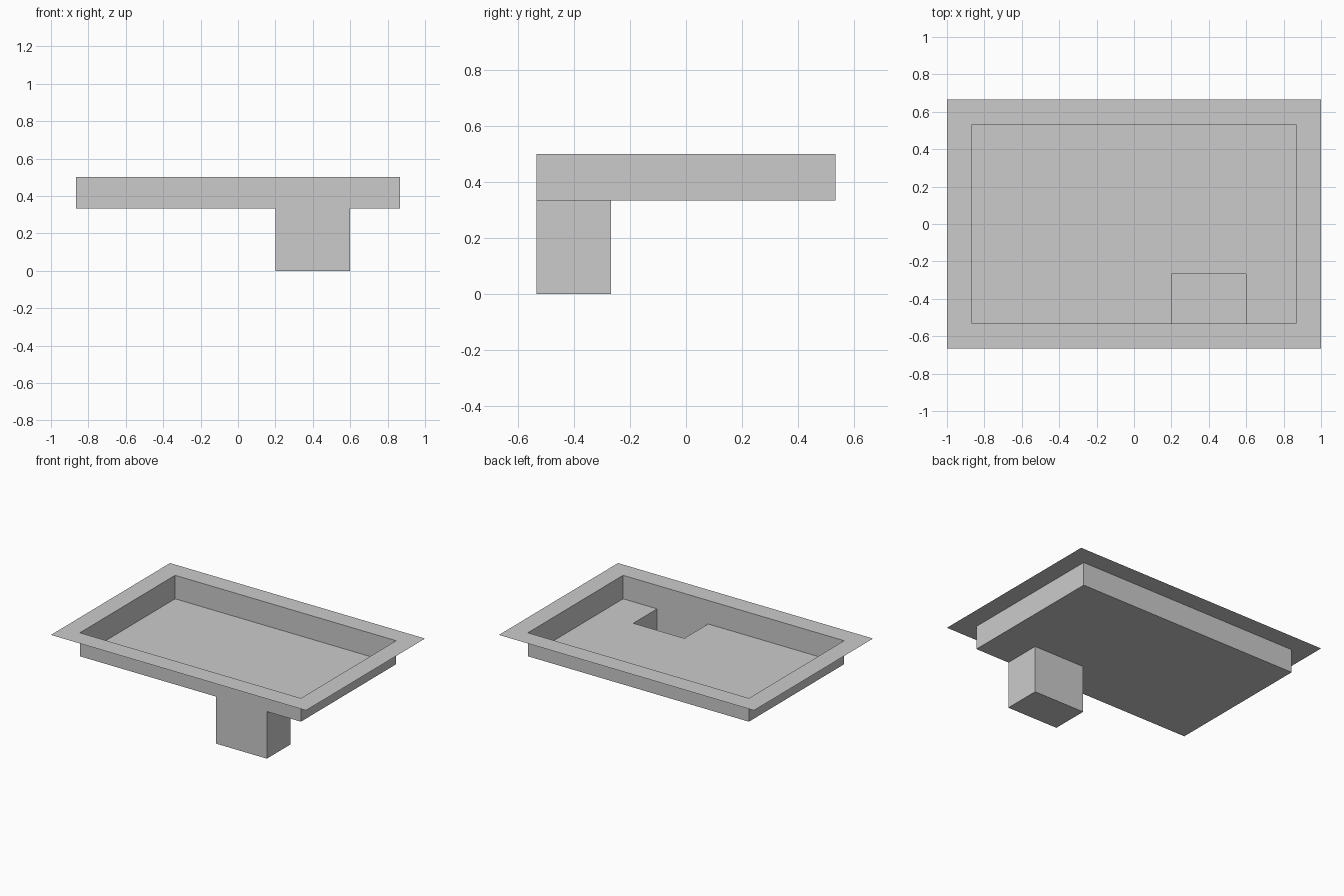
import bpy, bmesh

if "Cube" in bpy.data.objects:
    bpy.data.objects.remove(bpy.data.objects["Cube"])

RIM_Z, FLOOR_Z, WELL_Z = 0.5, 1 / 3, 0.0
OUT_X, OUT_Y = 1.0, 2 / 3
IN_X, IN_Y = 0.8667, 0.5333
WELL_X0, WELL_X1, WELL_Y = 0.2, 0.6, -0.2667

bm = bmesh.new()


def rect(x0, x1, y0, y1, z):
    """Counter-clockwise loop: front left, front right, back right, back left."""
    return [bm.verts.new(p) for p in ((x0, y0, z), (x1, y0, z), (x1, y1, z), (x0, y1, z))]


def band(upper, lower, sides):
    """Quads between two loops, facing inward and up."""
    for i in sides:
        j = (i + 1) % 4
        bm.faces.new((upper[i], upper[j], lower[j], lower[i]))


outer = rect(-OUT_X, OUT_X, -OUT_Y, OUT_Y, RIM_Z)
inner = rect(-IN_X, IN_X, -IN_Y, IN_Y, RIM_Z)
floor = rect(-IN_X, IN_X, -IN_Y, IN_Y, FLOOR_Z)
well_top = rect(WELL_X0, WELL_X1, -IN_Y, WELL_Y, FLOOR_Z)
well_base = rect(WELL_X0, WELL_X1, -IN_Y, WELL_Y, WELL_Z)

# Flat rim, basin walls and well walls (the front wall is shared)
band(outer, inner, range(4))
band(inner, floor, (1, 2, 3))
band(well_top, well_base, (1, 2, 3))

# Front wall running down into the well
bm.faces.new((inner[0], inner[1], floor[1], well_top[1],
              well_base[1], well_base[0], well_top[0], floor[0]))

# Basin floor notched around the well opening
bm.faces.new((floor[0], well_top[0], well_top[3], well_top[2],
              well_top[1], floor[1], floor[2], floor[3]))

# Well bottom
bm.faces.new(well_base)

mesh = bpy.data.meshes.new("sunken_basin")
bm.to_mesh(mesh)
bm.free()
basin = bpy.data.objects.new("sunken_basin", mesh)
bpy.context.collection.objects.link(basin)
